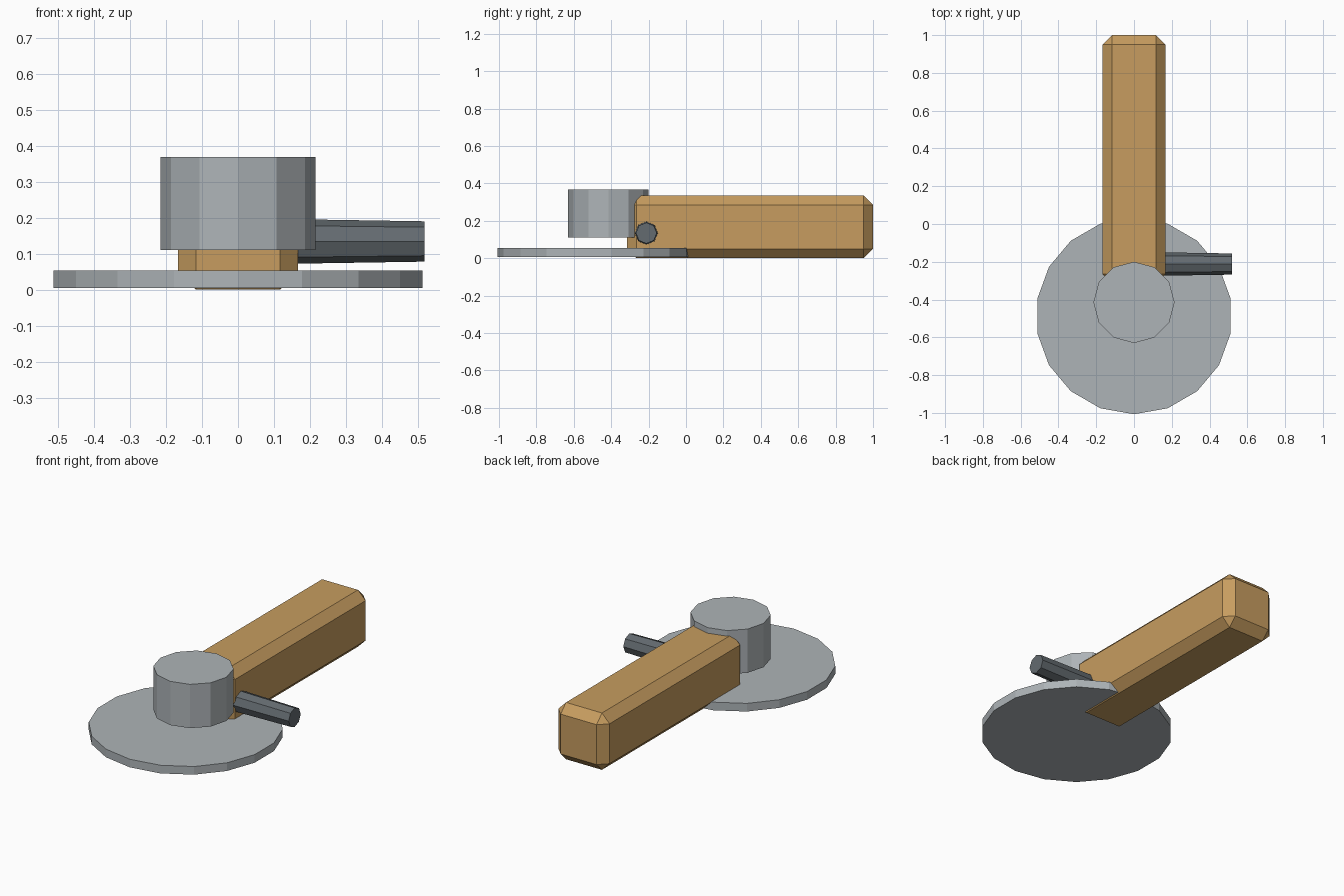
import bpy
import bmesh
from math import pi
from mathutils import Matrix, Vector

default = bpy.data.objects.get("Cube")
if default:
    bpy.data.objects.remove(default, do_unlink=True)


def material(name, rgb):
    mat = bpy.data.materials.new(name)
    mat.use_nodes = True
    colour = (*rgb, 1)
    mat.diffuse_color = colour
    mat.node_tree.nodes["Principled BSDF"].inputs["Base Color"].default_value = colour
    return mat


def finish(name, bm, mat):
    mesh = bpy.data.meshes.new(name)
    bm.to_mesh(mesh)
    bm.free()
    mesh.materials.append(mat)
    obj = bpy.data.objects.new(name, mesh)
    bpy.context.collection.objects.link(obj)
    return obj


def cylinder(name, sides, r1, r2, start, end, mat):
    """Flat-sided cylinder running from start to end."""
    start, end = Vector(start), Vector(end)
    axis = end - start
    turn = axis.to_track_quat("Z", "Y").to_matrix().to_4x4()
    bm = bmesh.new()
    bmesh.ops.create_cone(bm, cap_ends=True, segments=sides, radius1=r1, radius2=r2,
                          depth=axis.length,
                          matrix=Matrix.Translation((start + end) / 2) @ turn)
    return finish(name, bm, mat)


def chamfered_box(name, low, high, chamfer, mat):
    low, high = Vector(low), Vector(high)
    bm = bmesh.new()
    bmesh.ops.create_cube(bm, size=1, matrix=Matrix.Translation((low + high) / 2)
                          @ Matrix.Diagonal((*(high - low), 1)))
    bmesh.ops.bevel(bm, geom=bm.edges[:], offset=chamfer, offset_type="OFFSET",
                    segments=1, affect="EDGES")
    return finish(name, bm, mat)


wood = material("tan wood", (0.57, 0.335, 0.115))
steel = material("light grey steel", (0.42, 0.455, 0.475))
dark = material("dark grey metal", (0.125, 0.145, 0.16))

# Long chamfered handle
chamfered_box("handle", (-0.167, -0.315, 0), (0.167, 1, 0.335), 0.05, wood)

# Round base plate and the drum standing above it
cylinder("base_plate", 18, 0.52, 0.52, (0, -0.487, 0.005), (0, -0.487, 0.053), steel)
cylinder("drum", 12, 0.215, 0.215, (0, -0.415, 0.11), (0, -0.415, 0.368), steel)

# Tapered side rod
cylinder("side_rod", 8, 0.063, 0.056, (0.08, -0.212, 0.134), (0.518, -0.212, 0.134), dark)
